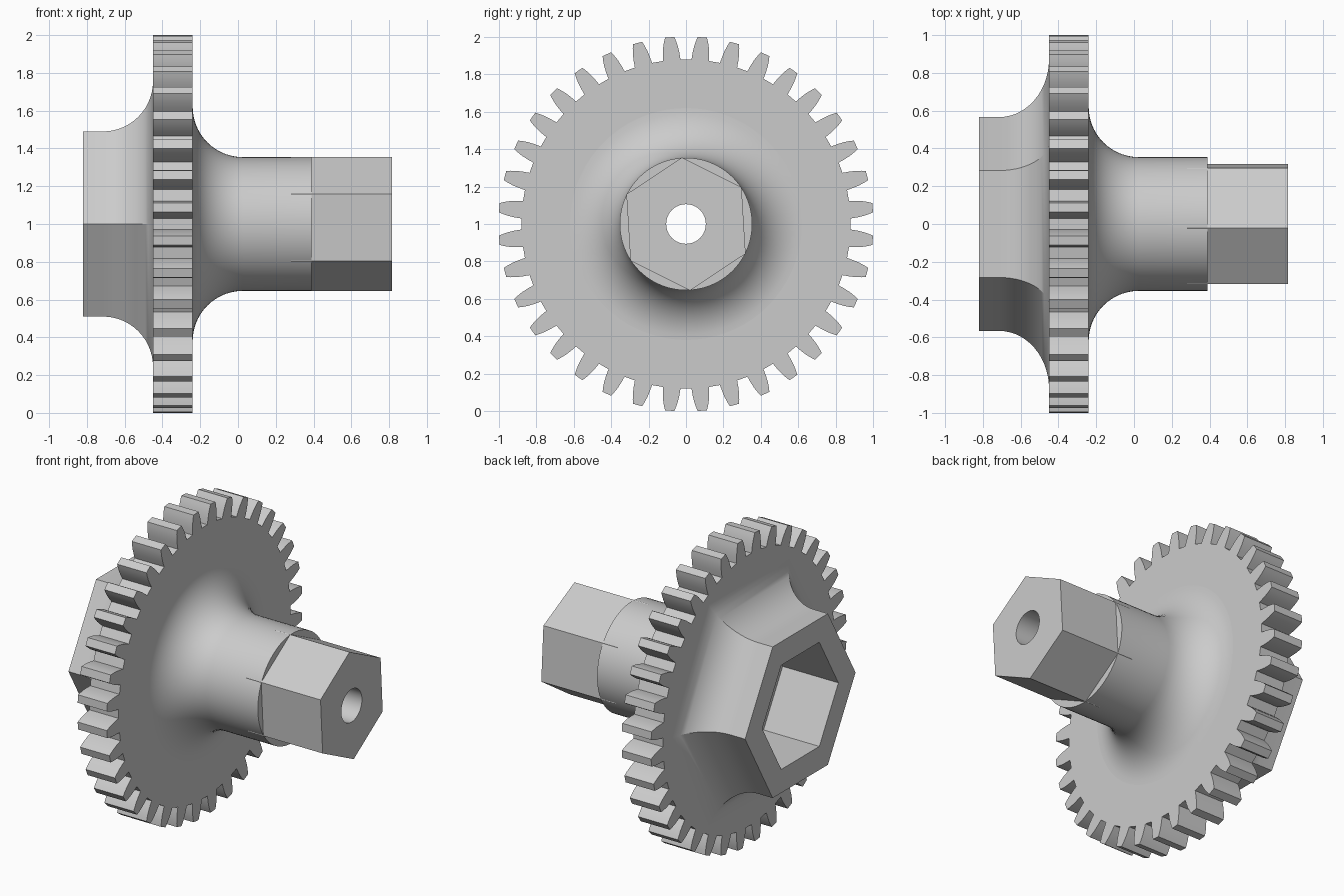
import bpy
from math import sin, cos, pi, radians

cube = bpy.data.objects.get("Cube")
if cube:
    bpy.data.objects.remove(cube, do_unlink=True)

grey = bpy.data.materials.new("plain_grey")
grey.use_nodes = True
grey.diffuse_color = (0.6, 0.6, 0.6, 1)
grey.node_tree.nodes["Principled BSDF"].inputs["Base Color"].default_value = (0.6, 0.6, 0.6, 1)

AXIS_Z = 1.0


def polygon(sides, radius, turn=0.0):
    """Polar outline (radius, angle) of a regular polygon."""
    return [(radius, turn + 2 * pi * i / sides) for i in range(sides)]


def loft(name, sections):
    """Closed solid along x through (x, polar outline) sections."""
    n = len(sections[0][1])
    verts = [(x, r * cos(a), AXIS_Z + r * sin(a)) for x, ring in sections for r, a in ring]
    faces = [tuple(reversed(range(n))), tuple(range(len(verts) - n, len(verts)))]
    for s in range(len(sections) - 1):
        for i in range(n):
            j = (i + 1) % n
            faces.append((s * n + i, s * n + j, (s + 1) * n + j, (s + 1) * n + i))
    mesh = bpy.data.meshes.new(name)
    mesh.from_pydata(verts, [], faces)
    mesh.materials.append(grey)
    obj = bpy.data.objects.new(name, mesh)
    bpy.context.collection.objects.link(obj)
    return obj


def fillet(x_wall, direction, radius, size, steps=14):
    """Concave quarter-round from a wall to a stem: list of (x, radius)."""
    return [(x_wall + direction * size * (1 - cos(t)), radius + size * (1 - sin(t)))
            for t in (pi / 2 * k / steps for k in range(steps + 1))]


# Spur gear with curved tooth flanks
TEETH = 36
flank = [(0.88, 0.054), (0.915, 0.049), (0.95, 0.042), (0.98, 0.033), (1.002, 0.025)]
outline = []
for k in range(TEETH):
    mid = 2 * pi * (k + 0.5) / TEETH
    outline += [(r, mid - a) for r, a in flank]
    outline += [(r, mid + a) for r, a in reversed(flank)]
gear = loft("gear_wheel", [(-0.45, outline), (-0.24, outline)])

# Hexagonal socket boss flaring into the gear
boss_path = [(-0.82, 0.49)] + fillet(-0.45, -1, 0.49, 0.265)[::-1] + [(-0.43, 0.755)]
boss = loft("socket_boss", [(x, polygon(6, r / cos(pi / 6))) for x, r in boss_path])

# Round hub flaring out of the gear
hub_path = [(-0.26, 0.62)] + fillet(-0.24, 1, 0.354, 0.266) + [(0.39, 0.354)]
hub = loft("round_hub", [(x, polygon(72, r)) for x, r in hub_path])

# Hexagonal drive end
drive = polygon(6, 0.356, radians(33.5))
shaft = loft("hex_drive_end", [(0.28, drive), (0.815, drive)])

# Cutters for the hexagonal socket and the through bore
socket = polygon(6, 0.39)
bore = polygon(48, 0.106)
cutters = [loft("socket_cutter", [(-1, socket), (-0.42, socket)]),
           loft("bore_cutter", [(-1.1, bore), (1.1, bore)])]

for obj in (gear, boss, hub, shaft):
    bpy.ops.object.select_all(action="DESELECT")
    obj.select_set(True)
    bpy.context.view_layer.objects.active = obj
    for cutter in cutters:
        mod = obj.modifiers.new("cut", "BOOLEAN")
        mod.operation = "DIFFERENCE"
        mod.solver = "EXACT"
        mod.object = cutter
        bpy.ops.object.modifier_apply(modifier=mod.name)
    bpy.ops.object.shade_smooth_by_angle(angle=radians(25))

for cutter in cutters:
    bpy.data.objects.remove(cutter, do_unlink=True)
